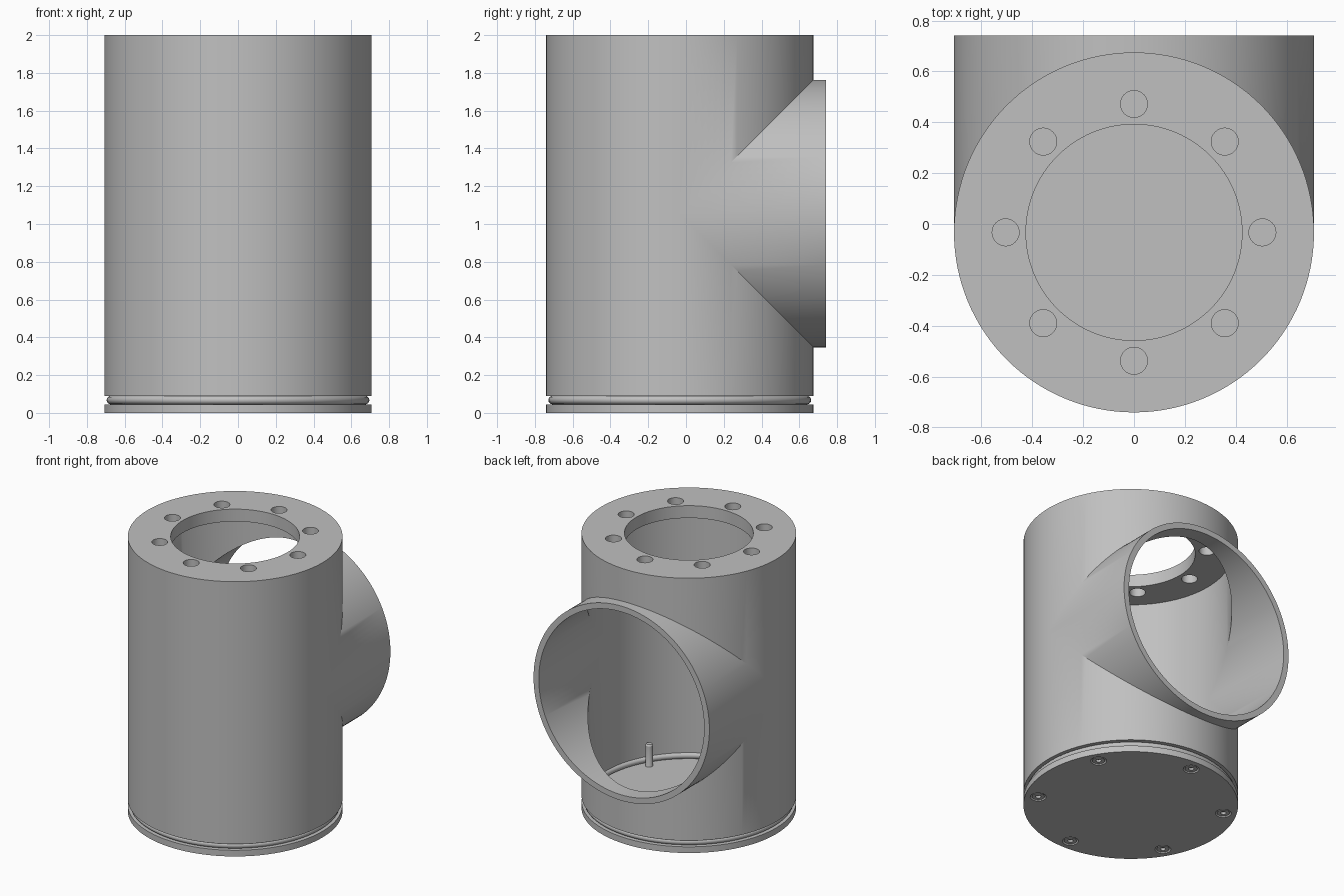
import bpy, bmesh
from math import sin, cos, pi, tau
from mathutils import Vector

cube = bpy.data.objects.get("Cube")
if cube:
    bpy.data.objects.remove(cube)

N = 128                      # segments of the large cylinders
R, RI = 0.708, 0.666         # outer and inner pipe radius
YC, ZC = -0.033, 1.055       # main axis, branch height
BODY_Z, LID_Z, TOP = 0.09, 1.91, 2.0
BRANCH_END = 0.742 - YC
FLANGE_TOP = 0.045

metal = bpy.data.materials.new("plain grey")
grey = (0.53, 0.53, 0.53, 1)
metal.diffuse_color = grey
metal.use_nodes = True
metal.node_tree.nodes["Principled BSDF"].inputs["Base Color"].default_value = grey


def finish(name, bm):
    """Weld the mesh, shade it and place it on the main axis."""
    bmesh.ops.remove_doubles(bm, verts=bm.verts, dist=1e-5)
    bmesh.ops.recalc_face_normals(bm, faces=bm.faces)
    mesh = bpy.data.meshes.new(name)
    bm.to_mesh(mesh)
    bm.free()
    mesh.materials.append(metal)
    obj = bpy.data.objects.new(name, mesh)
    obj.location.y = YC
    bpy.context.collection.objects.link(obj)
    bpy.ops.object.select_all(action='DESELECT')
    obj.select_set(True)
    bpy.context.view_layer.objects.active = obj
    bpy.ops.object.shade_smooth_by_angle(angle=pi / 6)
    return obj


def circle(r, z, n, cx=0, cy=0):
    return [Vector((cx + r * cos(tau * i / n), cy + r * sin(tau * i / n), z))
            for i in range(n)]


def bridge(bm, a, b):
    """Quads between two closed rings, skipping collapsed edges."""
    for i in range(len(a)):
        j = (i + 1) % len(a)
        pts = []
        for p in (a[i], a[j], b[j], b[i]):
            if all((p - q).length > 1e-6 for q in pts):
                pts.append(p)
        if len(pts) > 2:
            bm.faces.new([bm.verts.new(p) for p in pts])


def fill(bm, loops):
    """Flat face bounded by an outer loop and hole loops."""
    edges = []
    for loop in loops:
        vs = [bm.verts.new(p) for p in loop]
        edges += [bm.edges.new((vs[i - 1], vs[i])) for i in range(len(vs))]
    bmesh.ops.triangle_fill(bm, edges=edges, use_beauty=True, normal=(0, 0, 1))


def polar(r, count, start=0):
    return [(r * cos(start + tau * k / count), r * sin(start + tau * k / count))
            for k in range(count)]


def lathe(bm, profile, n, cx=0, cy=0):
    rings = [circle(r, z, n, cx, cy) for r, z in profile]
    for a, b in zip(rings, rings[1:]):
        bridge(bm, a, b)


# Housing: upright tube mitred into an equal-sized branch at the back
bm = bmesh.new()
branch_rims = []
for r, top in ((R, TOP), (RI, LID_Z)):
    ring = circle(r, 0, N)
    low = [Vector((p.x, p.y, ZC - max(0, p.y))) for p in ring]
    high = [Vector((p.x, p.y, ZC + max(0, p.y))) for p in ring]
    bridge(bm, circle(r, BODY_Z, N), low)
    bridge(bm, high, circle(r, top, N))
    seam = [Vector((p.x, abs(p.y), ZC + p.y)) for p in ring]
    rim = [Vector((p.x, BRANCH_END, ZC + p.y)) for p in ring]
    bridge(bm, seam, rim)
    branch_rims.append(rim)
bridge(bm, *branch_rims)
bridge(bm, circle(R, BODY_Z, N), circle(RI, BODY_Z, N))

# Lid of the housing: central opening and a circle of bolt holes
holes = [(0.425, N, 0, 0)] + [(0.053, 32, x, y) for x, y in polar(0.505, 8)]
for r, z in ((R, TOP), (RI, LID_Z)):
    fill(bm, [circle(r, z, N)] + [circle(h, z, n, x, y) for h, n, x, y in holes])
for h, n, x, y in holes:
    bridge(bm, circle(h, TOP, n, x, y), circle(h, LID_Z, n, x, y))
finish("housing", bm)

# Base plate with countersunk holes
screws = polar(0.62, 6, pi / 6)
bm = bmesh.new()
for z, h in ((0, 0.053), (FLANGE_TOP, 0.026)):
    fill(bm, [circle(R, z, N)] + [circle(h, z, 24, x, y) for x, y in screws])
bridge(bm, circle(R, 0, N), circle(R, FLANGE_TOP, N))
for x, y in screws:
    bridge(bm, circle(0.053, 0, 24, x, y), circle(0.026, FLANGE_TOP, 24, x, y))
finish("base_plate", bm)

# Screws with socket heads, their shanks standing inside the housing
bm = bmesh.new()
for x, y in screws:
    lathe(bm, [(0, 0.02), (0.018, 0.02), (0.018, 0.003), (0.042, 0.003),
               (0.025, 0.04), (0.025, 0.195), (0.019, 0.205), (0, 0.205)], 24, x, y)
finish("base_screws", bm)

# Sealing ring between base plate and housing
bm = bmesh.new()
section = [(0.673 + 0.0225 * cos(tau * k / 16), 0.0675 + 0.0225 * sin(tau * k / 16))
           for k in range(17)]
lathe(bm, section, N)
finish("sealing_ring", bm)
